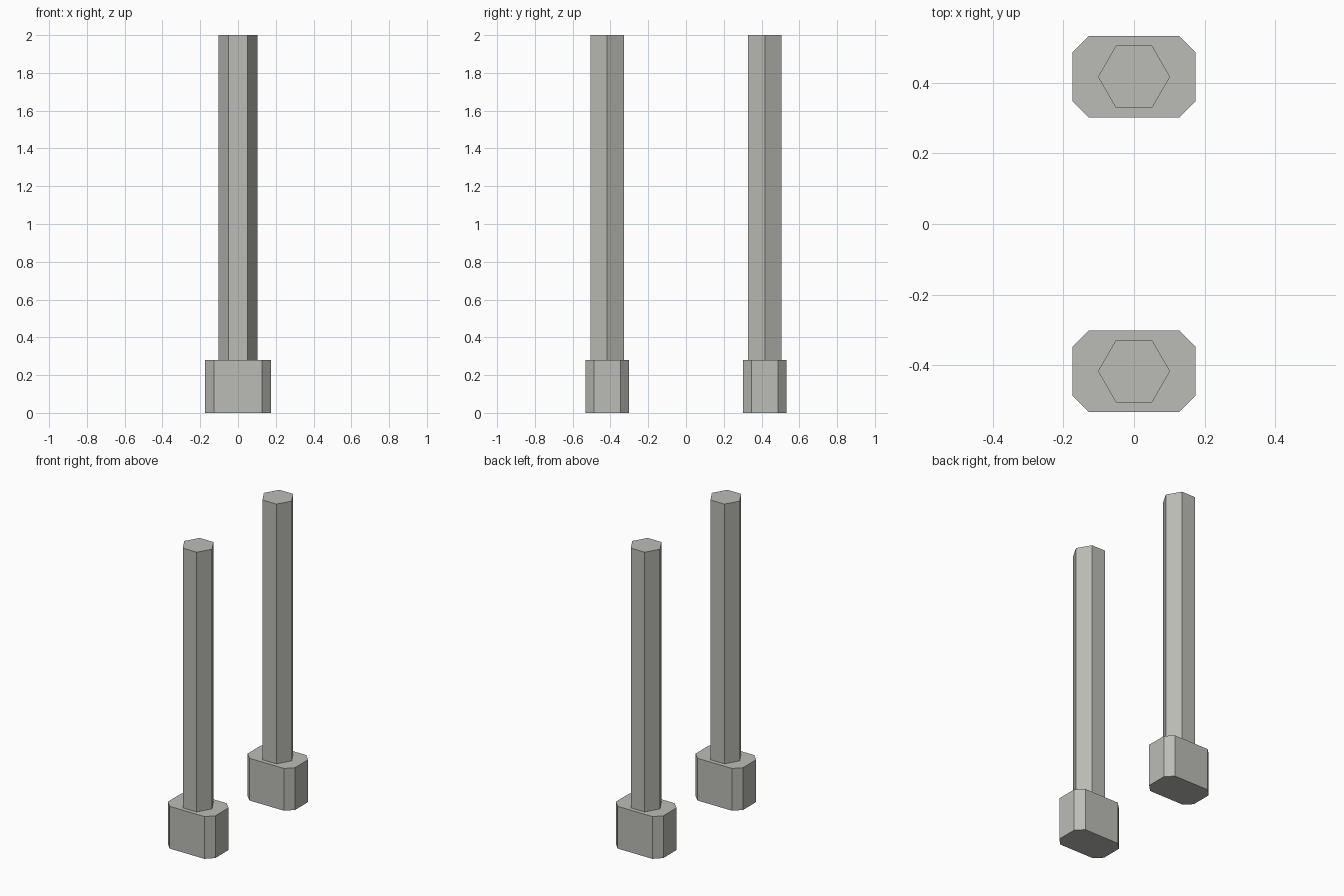
import bpy, bmesh, math

if "Cube" in bpy.data.objects:
    bpy.data.objects.remove(bpy.data.objects["Cube"])

grey = bpy.data.materials.new("warm_grey")
grey.diffuse_color = (0.5, 0.5, 0.47, 1)
grey.use_nodes = True
grey.node_tree.nodes["Principled BSDF"].inputs["Base Color"].default_value = grey.diffuse_color


def prism(name, outline, y, z0, z1):
    """Extrude a flat outline upward from z0 to z1, centred on y."""
    bm = bmesh.new()
    base = bm.faces.new([bm.verts.new((px, py + y, z0)) for px, py in outline])
    top = bmesh.ops.extrude_face_region(bm, geom=[base], use_keep_orig=True)["geom"]
    bmesh.ops.translate(bm, vec=(0, 0, z1 - z0),
                        verts=[v for v in top if isinstance(v, bmesh.types.BMVert)])
    bmesh.ops.recalc_face_normals(bm, faces=bm.faces)
    mesh = bpy.data.meshes.new(name)
    bm.to_mesh(mesh)
    bm.free()
    mesh.materials.append(grey)
    obj = bpy.data.objects.new(name, mesh)
    bpy.context.collection.objects.link(obj)


# Chamfered rectangle for the foot, hexagon for the post
hx, hy, c = 0.174, 0.116, 0.047
foot = [(hx, -hy + c), (hx, hy - c), (hx - c, hy), (-hx + c, hy),
        (-hx, hy - c), (-hx, -hy + c), (-hx + c, -hy), (hx - c, -hy)]
hexagon = [(0.102 * math.cos(i * math.pi / 3), 0.102 * math.sin(i * math.pi / 3))
           for i in range(6)]

# Two matching posts, front and back
for side, y in (("front", -0.417), ("back", 0.417)):
    prism(side + "_foot", foot, y, 0, 0.28)
    prism(side + "_post", hexagon, y, 0.28, 2)
